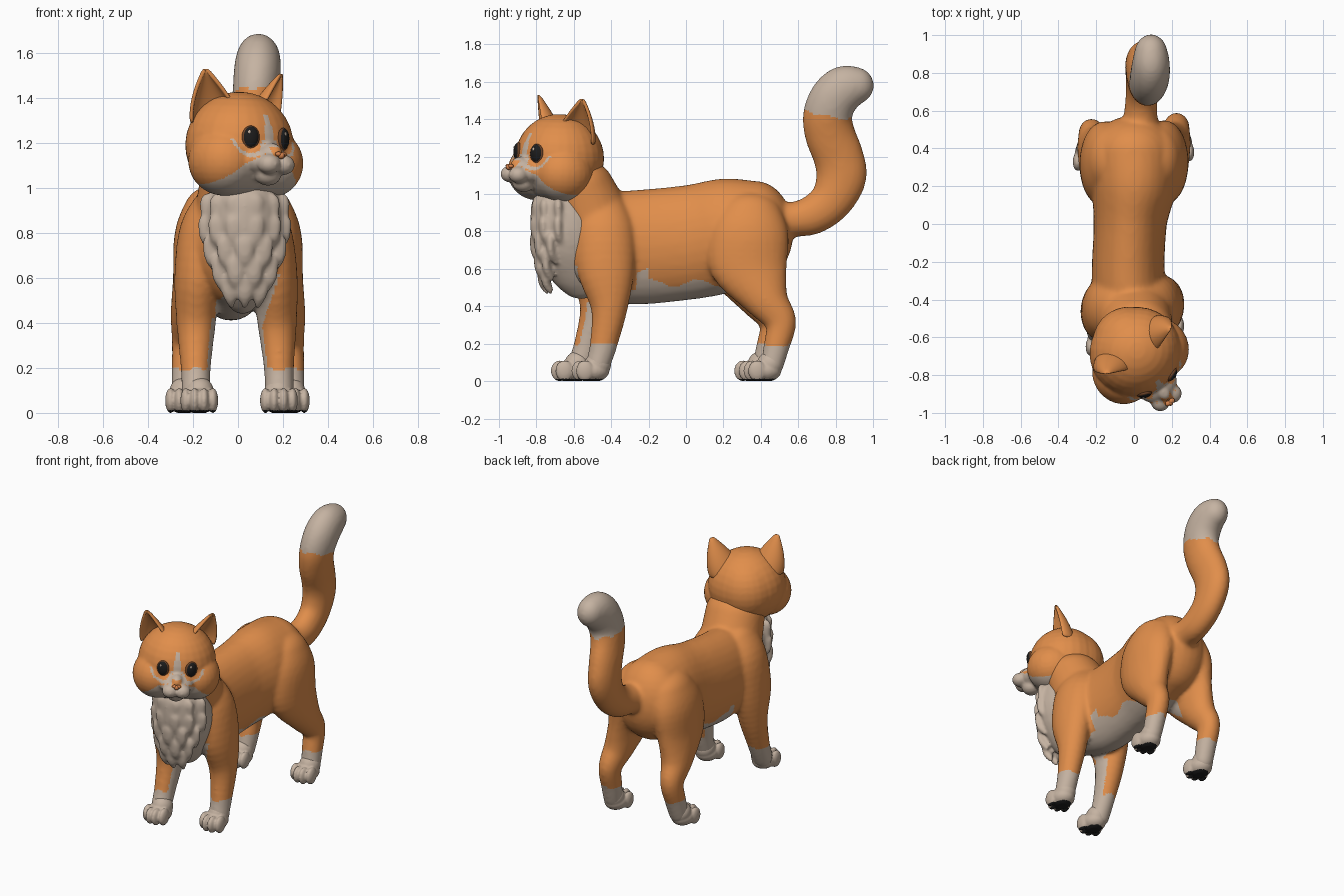
import bpy, bmesh, math
from mathutils import Matrix, Vector

cube = bpy.data.objects.get("Cube")
if cube:
    bpy.data.objects.remove(cube)


def material(name, rgb):
    m = bpy.data.materials.new(name)
    m.use_nodes = True
    m.diffuse_color = (*rgb, 1)
    bsdf = next(n for n in m.node_tree.nodes if n.type == 'BSDF_PRINCIPLED')
    bsdf.inputs["Base Color"].default_value = (*rgb, 1)
    bsdf.inputs["Roughness"].default_value = 0.8
    return m


ORANGE = material("orange fur", (0.75, 0.27, 0.07))
CREAM = material("cream fur", (0.56, 0.45, 0.36))
BLACK = material("black", (0.012, 0.012, 0.012))
BROWN = material("brown iris", (0.15, 0.055, 0.02))
NOSE = material("nose orange", (0.65, 0.22, 0.07))

# Unit ball reused for every ellipsoid
bm = bmesh.new()
bmesh.ops.create_uvsphere(bm, u_segments=28, v_segments=16, radius=1)
bm.verts.index_update()
BALL = [tuple(v.co) for v in bm.verts]
BALL_FACES = [[v.index for v in f.verts] for f in bm.faces]
bm.free()


def chain(points, steps=4):
    """Smoothly interpolated ellipsoids (x, y, z, rx, ry, rz) along a path."""
    out = []
    for i in range(len(points) - 1):
        a, b = points[max(i - 1, 0)], points[i]
        c, d = points[i + 1], points[min(i + 2, len(points) - 1)]
        for k in range(steps):
            t = k / steps
            out.append([0.5 * (2 * q + (r - p) * t + (2 * p - 5 * q + 4 * r - s) * t * t
                               + (3 * q - p - 3 * r + s) * t ** 3)
                        for p, q, r, s in zip(a, b, c, d)])
    return out + [list(points[-1])]


def build(name, blobs, mats, rule=None, voxel=0.013, smooth=8, matrix=None, floor=False):
    """Fuse ellipsoids into one smooth skin and colour its faces by rule."""
    verts, faces = [], []
    for x, y, z, rx, ry, rz in blobs:
        base = len(verts)
        verts += [(x + rx * u, y + ry * v, z + rz * w) for u, v, w in BALL]
        faces += [[base + i for i in f] for f in BALL_FACES]
    me = bpy.data.meshes.new(name)
    me.from_pydata(verts, [], faces)
    ob = bpy.data.objects.new(name, me)
    bpy.context.collection.objects.link(ob)
    if voxel:
        rm = ob.modifiers.new("fuse", 'REMESH')
        rm.mode, rm.voxel_size = 'VOXEL', voxel
        sm = ob.modifiers.new("soften", 'SMOOTH')
        sm.factor, sm.iterations = 0.5, smooth
        dg = bpy.context.evaluated_depsgraph_get()
        me = bpy.data.meshes.new_from_object(ob.evaluated_get(dg))
        ob.modifiers.clear()
        ob.data = me
    if floor:
        for v in me.vertices:
            v.co.z = max(v.co.z, 0)
    me.materials.clear()
    for m in mats:
        me.materials.append(m)
    for p in me.polygons:
        p.use_smooth = True
        p.material_index = rule(p.center, p.normal) if rule else 0
    if matrix:
        ob.matrix_world = matrix


# Torso, neck, legs and tail in one skin
blobs = chain([(0, -.52, .74, .2, .21, .27), (-.03, -.3, .715, .195, .15, .305),
               (-.02, 0, .74, .195, .15, .308), (0, .2, .775, .225, .18, .308),
               (0, .37, .8, .235, .205, .27)], 12)
blobs += chain([(0, -.48, .84, .2, .2, .2), (.02, -.57, 1.04, .19, .185, .15)], 8)
for s in (-1, 1):
    front = [(.185, -.47, .09, .065, .065, .07), (.185, -.44, .2, .068, .075, .07),
             (.18, -.41, .4, .088, .1, .1), (.17, -.43, .6, .105, .155, .12),
             (.13, -.44, .8, .12, .165, .12), (.08, -.46, .92, .1, .14, .1)]
    hind = [(.235, .46, .09, .062, .062, .07), (.23, .485, .19, .066, .07, .07),
            (.225, .505, .32, .07, .085, .08), (.21, .42, .44, .09, .125, .1),
            (.185, .335, .6, .105, .205, .13), (.155, .33, .77, .13, .22, .15),
            (.12, .34, .87, .13, .18, .14)]
    for leg, shift in ((front, -.11), (hind, -.05)):
        lag = shift if s < 0 else 0
        lean = .015 if leg is front else 0
        blobs += chain([(s * x - lean * min(1, z), y + lag * max(0, 1 - z / .85), z, a, b, c)
                        for x, y, z, a, b, c in leg], 5)
blobs += chain([(.035, .45, .85, .11, .1, .11), (.035, .57, .863, .09, .095, .095),
                (.04, .68, .89, .085, .105, .105), (.04, .78, .97, .085, .115, .115),
                (.04, .83, 1.09, .088, .135, .13), (.045, .815, 1.2, .09, .135, .13),
                (.06, .77, 1.32, .095, .135, .13), (.075, .757, 1.42, .1, .132, .125),
                (.085, .79, 1.51, .105, .13, .125), (.09, .845, 1.565, .1, .125, .12),
                (.09, .9, 1.58, .088, .105, .1)], 6)


def body_rule(c, n):
    if c.y > .55 and c.z > 1:
        return int(c.z > 1.425 - .2 * (c.y - .74) + .008 * math.sin(c.x * 70))
    if c.z < .195 + .01 * math.sin(c.x * 60):
        return 1
    edge = .525 + .02 * math.sin(c.y * 25) + (.06 if -.26 < c.y < -.2 else 0)
    reach = .1 if c.y < -.27 else .2 if c.y < .12 else .14
    if .3 < c.z < edge and abs(c.x) < reach and -.8 < c.y < .32:
        return 1
    if .37 < c.z < .62 and c.y < -.4 and 0 < c.x < .1 + .35 * (c.z - .37):
        return 1
    inner = n.x * (1 if c.x > 0 else -1) < -.8
    return int(inner and c.y < -.2 and c.z < .42)


build("body", blobs, [ORANGE, CREAM], body_rule)

# Chest ruff with overlapping tufts
ruff = chain([(.03, -.66, .92, .165, .17, .14), (.03, -.63, .79, .18, .195, .21),
              (.03, -.59, .64, .125, .165, .16), (.02, -.56, .54, .08, .12, .1)], 8)
for z, count in ((.93, 6), (.84, 6), (.75, 5), (.66, 4), (.59, 3)):
    k = math.sqrt(1 - ((z - .82) / .36) ** 2)
    for i in range(count):
        a = math.radians((i - (count - 1) / 2) * 29)
        x, y = .03 + .172 * k * math.sin(a), -.63 - .184 * k * math.cos(a)
        ruff += chain([(x, y, z, .045, .025, .05), (x, y + .004, z - .05, .038, .022, .045),
                       (x * .92 + .002, y + .03, z - .1, .014, .014, .03)], 4)
build("chest_ruff", ruff, [CREAM], voxel=.01, smooth=5)

# Paws with four toes and dark pads
for name, x, y in (("front_paw_left", .182, -.5), ("front_paw_right", -.172, -.61),
                   ("hind_paw_left", .235, .42), ("hind_paw_right", -.24, .37)):
    paw = [(x, y, .055, .074, .09, .06), (x, y + .03, .09, .066, .07, .07)]
    for i, t in enumerate((-.06, -.021, .021, .06)):
        reach = .065 if i in (1, 2) else .04
        paw += [(x + t, y - reach, .055, .024, .048, .056)]
    build(name, paw, [CREAM, BLACK], lambda c, n: int(c.z < .012 and n.z < -.3),
          voxel=.007, smooth=3, floor=True)

# Head, turned to its left; local -y is forward
HEAD = (Matrix.Translation((.012, -.685, 1.19)) @ Matrix.Rotation(math.radians(35), 4, 'Z')
        @ Matrix.Rotation(math.radians(3), 4, 'Y'))
EYE_X, EYE_Z = .088, .03
skull = [(0, .01, 0, .245, .235, .238), (0, .05, 0, .2, .21, .215), (0, -.2, -.07, .11, .09, .07),
         (0, -.24, -.03, .04, .06, .04), (0, -.22, -.13, .06, .06, .05)]
for s in (-1, 1):
    skull += chain([(s * .12, -.045, -.075, .155, .165, .155), (s * .05, -.03, -.06, .18, .18, .175)], 5)
    skull += [(s * .038, -.282, -.085, .052, .052, .045)]


def face_rule(c, n):
    x, f = abs(c.x), -c.y
    if f < 0:
        return 0
    bridge = x < .03 and -.05 < c.z < -.01 and f > .22
    lower = c.z < -.045 - .85 * max(0, x - .065)
    blaze = f > .1 and x < .027 - .15 * abs(c.z - .03) and c.z < .135
    between = f > .15 and -.06 < c.z < .02 and x < .03 - c.z * .6
    near = math.hypot(x - EYE_X - .01, (c.z - EYE_Z) * .85)
    patch = .058 < near < .073 and c.z < EYE_Z - .01 and f > .1
    return int((lower or blaze or between or patch) and not bridge)


build("head", skull, [ORANGE, CREAM], face_rule, voxel=.009, smooth=6, matrix=HEAD)
build("nose", [(-.012, -.314, -.04, .016, .014, .011), (0, -.318, -.046, .015, .016, .015),
               (.012, -.314, -.04, .016, .014, .011)], [NOSE], voxel=None, matrix=HEAD)

for s, side in ((-1, "right"), (1, "left")):
    # Eyes
    eye = HEAD @ Matrix.Translation((s * EYE_X, -.2, EYE_Z)) @ Matrix.Rotation(s * .4, 4, 'Z')
    for part, blob, mat in (("iris", (0, 0, 0, .041, .018, .053), BROWN),
                            ("pupil", (0, -.003, .002, .036, .02, .048), BLACK),
                            ("glint", (-.01, -.018, .024, .007, .004, .009), CREAM)):
        build(f"eye_{part}_{side}", [blob], [mat], voxel=None, matrix=eye)

    # Cupped ears
    bm = bmesh.new()
    rows, cols = 9, 11
    turn = Matrix.Rotation(s * math.radians(30), 3, 'Z')
    grid = []
    for j in range(rows):
        v = j / (rows - 1) * .98
        w = .115 * (1 - v ** 1.6)
        mid = Vector((s * (.125 + .085 * v), .01 - .01 * v, .085 + .25 * v))
        grid.append([])
        for i in range(cols):
            t = math.radians(-100 + 200 * i / (cols - 1))
            offset = turn @ Vector((w * math.sin(t), .8 * w * math.cos(t), 0))
            grid[-1].append(bm.verts.new(mid + offset))
    for j in range(rows - 1):
        for i in range(cols - 1):
            bm.faces.new((grid[j][i], grid[j][i + 1], grid[j + 1][i + 1], grid[j + 1][i]))
    bmesh.ops.recalc_face_normals(bm, faces=bm.faces)
    me = bpy.data.meshes.new("ear_" + side)
    bm.to_mesh(me)
    bm.free()
    me.materials.append(ORANGE)
    for p in me.polygons:
        p.use_smooth = True
    ear = bpy.data.objects.new("ear_" + side, me)
    bpy.context.collection.objects.link(ear)
    ear.matrix_world = HEAD
    solid = ear.modifiers.new("thickness", 'SOLIDIFY')
    solid.thickness, solid.offset = .018, 0
    ear.modifiers.new("round", 'SUBSURF').levels = 1
    ear.modifiers["round"].render_levels = 1
